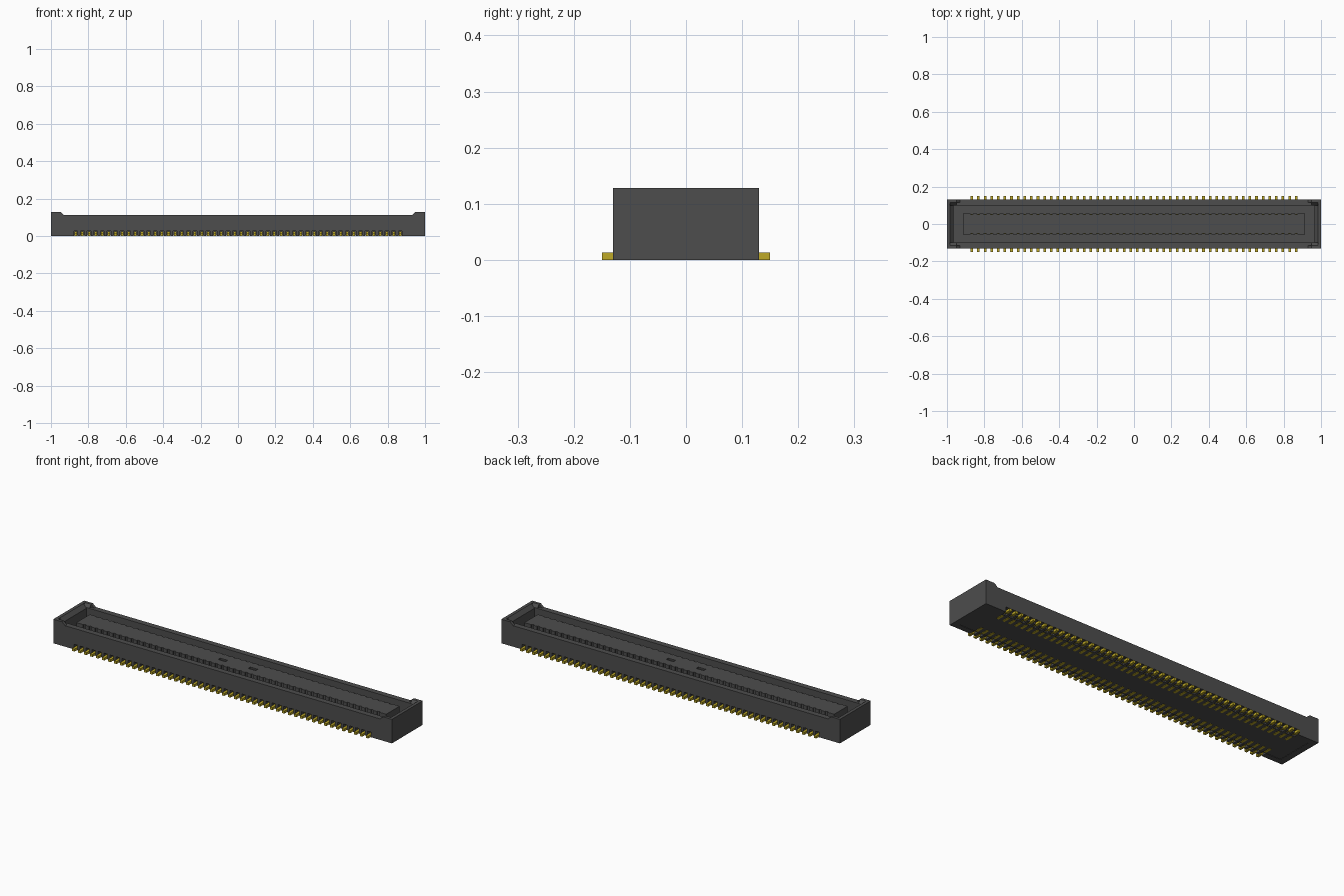
import bpy, bmesh
from mathutils import Vector

if "Cube" in bpy.data.objects:
    bpy.data.objects.remove(bpy.data.objects["Cube"], do_unlink=True)


def material(name, rgb):
    m = bpy.data.materials.new(name)
    m.use_nodes = True
    m.diffuse_color = (*rgb, 1)
    m.node_tree.nodes["Principled BSDF"].inputs["Base Color"].default_value = (*rgb, 1)
    return m


HOUSING = material("dark grey plastic", (0.075, 0.075, 0.075))
GOLD = material("gold contact", (0.52, 0.40, 0.02))


def prism(bm, pts, axis, lo, hi):
    """Extrude a 2D outline along an axis; outline uses the other two axes in order."""
    def place(p, d):
        v = list(p)
        v.insert(axis, d)
        return Vector(v)
    face = bm.faces.new([bm.verts.new(place(p, lo)) for p in pts])
    ext = bmesh.ops.extrude_face_region(bm, geom=[face])
    shift = Vector((0, 0, 0))
    shift[axis] = hi - lo
    bmesh.ops.translate(bm, vec=shift, verts=[g for g in ext["geom"] if isinstance(g, bmesh.types.BMVert)])


def box(bm, x0, x1, y0, y1, z0, z1):
    prism(bm, [(x0, y0), (x1, y0), (x1, y1), (x0, y1)], 2, z0, z1)


def finish(bm, name, mat, mirror=(False, False)):
    bmesh.ops.recalc_face_normals(bm, faces=bm.faces[:])
    me = bpy.data.meshes.new(name)
    bm.to_mesh(me)
    bm.free()
    me.materials.append(mat)
    ob = bpy.data.objects.new(name, me)
    bpy.context.collection.objects.link(ob)
    if any(mirror):
        mod = ob.modifiers.new("Mirror", "MIRROR")
        mod.use_axis = (mirror[0], mirror[1], False)
        mod.use_mirror_merge = False
    return ob


COUNT, PITCH = 50, 0.0354
PIN_X = [(i - (COUNT - 1) / 2) * PITCH for i in range(COUNT)]
WALL_TOP, TAB_TOP, FLOOR = 0.112, 0.128, 0.035
OUT_Y, IN_Y, IN_X = 0.13, 0.10, 0.965


def comb(base, tip, half):
    """Straight line from left to right with one notch at each contact."""
    return [p for x in PIN_X for p in
            ((x - half, base), (x - half, tip), (x + half, tip), (x + half, base))]


# Long side walls, notched along the bottom for the contact tails
bm = bmesh.new()
outline = [(-1, 0)] + comb(0, 0.027, 0.0105) + [(1, 0), (1, WALL_TOP), (-1, WALL_TOP)]
prism(bm, outline, 1, IN_Y, OUT_Y)
finish(bm, "side_walls", HOUSING, (False, True))

# End walls with a lead-in slope on the inside
bm = bmesh.new()
prism(bm, [(1, 0), (1, TAB_TOP), (0.983, TAB_TOP), (IN_X, 0.108), (IN_X, 0)], 1, -IN_Y, IN_Y)
finish(bm, "end_walls", HOUSING, (True, False))

# Raised corner tabs with sloped ends and inner wedges
bm = bmesh.new()
prism(bm, [(0.93, WALL_TOP), (0.948, TAB_TOP), (1, TAB_TOP), (1, WALL_TOP)], 1, 0.115, OUT_Y)
prism(bm, [(IN_Y, WALL_TOP), (0.115, TAB_TOP), (0.115, WALL_TOP)], 0, 0.948, 0.983)
box(bm, 0.983, 1, IN_Y, 0.115, WALL_TOP, TAB_TOP)
finish(bm, "corner_tabs", HOUSING, (True, True))

# Floor of the mating groove
bm = bmesh.new()
box(bm, -IN_X, IN_X, -IN_Y, IN_Y, 0.002, FLOOR)
finish(bm, "base_plate", HOUSING)

# Central island with contact grooves down both sides
ISLAND_TOP, POCKET = 0.105, 0.097
lower = [(-0.915, -0.057)] + comb(-0.057, -0.051, 0.007) + [(0.915, -0.057)]
upper = [(x, -y) for x, y in reversed(lower)]
bm = bmesh.new()
prism(bm, lower + upper, 2, FLOOR, POCKET)
# Top layer is split around the two small pockets
SLOTS = [(-0.111, -0.067), (0.067, 0.111)]
SLOT_Y = 0.009
inner_lower = [(-0.915, -SLOT_Y)] + [(0.915, -SLOT_Y)]
prism(bm, lower + inner_lower[::-1], 2, POCKET, ISLAND_TOP)
prism(bm, [(x, -y) for x, y in lower + inner_lower[::-1]], 2, POCKET, ISLAND_TOP)
for x0, x1 in ((-0.915, SLOTS[0][0]), (SLOTS[0][1], SLOTS[1][0]), (SLOTS[1][1], 0.915)):
    box(bm, x0, x1, -SLOT_Y, SLOT_Y, POCKET, ISLAND_TOP)
finish(bm, "central_island", HOUSING)

# Bent contact tails beneath the walls
tail = [(0.15, 0), (0.15, 0.013), (0.11, 0.013), (0.11, 0.024), (0.055, 0.024),
        (0.055, 0), (0.095, 0), (0.095, 0.008), (0.118, 0.008), (0.118, 0)]
bm = bmesh.new()
for x in PIN_X:
    prism(bm, tail, 0, x - 0.0068, x + 0.0068)
finish(bm, "contact_tails", GOLD, (False, True))

# Thin contact blades set deep in the island grooves
bm = bmesh.new()
for x in PIN_X:
    box(bm, x - 0.005, x + 0.005, 0.0505, 0.053, FLOOR, 0.075)
finish(bm, "contact_blades", GOLD, (False, True))
